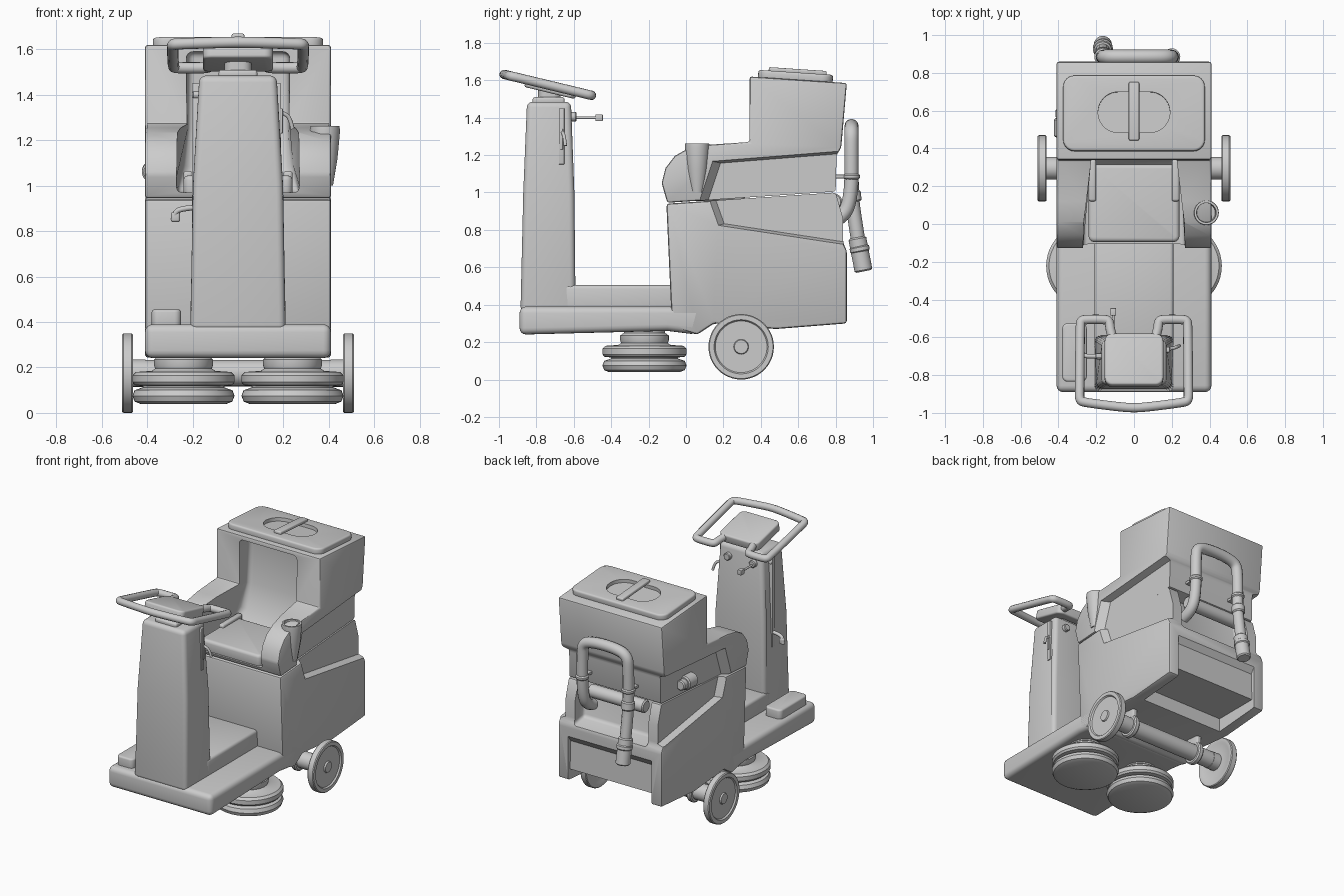
import bpy, bmesh, math
from mathutils import Vector

if "Cube" in bpy.data.objects:
    bpy.data.objects.remove(bpy.data.objects["Cube"])


def finish(bm, name, bevel=0, seg=3, loc=(0, 0, 0), rx=0):
    bmesh.ops.recalc_face_normals(bm, faces=bm.faces)
    me = bpy.data.meshes.new(name)
    bm.to_mesh(me)
    bm.free()
    o = bpy.data.objects.new(name, me)
    bpy.context.collection.objects.link(o)
    o.location, o.rotation_euler = loc, (rx, 0, 0)
    select(o)
    if bevel:
        m = o.modifiers.new("bevel", 'BEVEL')
        m.width, m.segments, m.limit_method = bevel, seg, 'ANGLE'
        m.angle_limit = math.radians(25)
        bpy.ops.object.modifier_apply(modifier=m.name)
    bpy.ops.object.shade_smooth_by_angle(angle=math.radians(35))
    return o


def select(o):
    bpy.ops.object.select_all(action='DESELECT')
    o.select_set(True)
    bpy.context.view_layer.objects.active = o


def prism(name, pts, axis, a, b, bevel=0, seg=3, taper=1, loc=(0, 0, 0), rx=0, shape=None):
    """Extrude a 2D outline along an axis; taper shrinks the far end, shape(v) warps it."""
    bm = bmesh.new()
    cu, cv = (sum(p[i] for p in pts) / len(pts) for i in (0, 1))
    ends = []
    for t, s in ((a, 1), (b, taper)):
        ring = []
        for u, v in pts:
            u, v = cu + (u - cu) * s, cv + (v - cv) * s
            co = {'X': (t, u, v), 'Y': (u, t, v), 'Z': (u, v, t)}[axis]
            ring.append(bm.verts.new(co))
        ends.append(ring)
        bm.faces.new(ring)
    for i in range(len(pts)):
        j = (i + 1) % len(pts)
        bm.faces.new((ends[0][i], ends[0][j], ends[1][j], ends[1][i]))
    if shape:
        for v in bm.verts:
            shape(v.co)
    return finish(bm, name, bevel, seg, loc, rx)


def rrect(cx, cy, w, h, r, n=6):
    out = []
    for k, (sx, sy) in enumerate(((1, 1), (-1, 1), (-1, -1), (1, -1))):
        for i in range(n + 1):
            t = math.pi / 2 * (k + i / n)
            out.append((cx + sx * (w / 2 - r) + r * math.cos(t), cy + sy * (h / 2 - r) + r * math.sin(t)))
    return out


def box(name, x, y, z, bevel=0, **kw):
    return prism(name, [(x[0], y[0]), (x[1], y[0]), (x[1], y[1]), (x[0], y[1])], 'Z', z[0], z[1], bevel, **kw)


def lathe(name, prof, origin, axis=(0, 0, 1), n=40):
    """Revolve (radius, height) points about an axis through origin."""
    bm = bmesh.new()
    q = Vector(axis).to_track_quat('Z', 'Y')
    vs = [bm.verts.new((r, 0, h)) for r, h in prof]
    es = [bm.edges.new(p) for p in zip(vs, vs[1:])]
    bmesh.ops.spin(bm, geom=vs + es, cent=(0, 0, 0), axis=(0, 0, 1), angle=2 * math.pi, steps=n)
    bmesh.ops.remove_doubles(bm, verts=bm.verts, dist=1e-4)
    for v in bm.verts:
        v.co = q @ v.co + Vector(origin)
    return finish(bm, name)


def rod(name, p, q, r, n=24):
    d = Vector(q) - Vector(p)
    c = min(r * 0.2, 0.008)
    return lathe(name, [(0, 0), (r - c, 0), (r, c), (r, d.length - c), (r - c, d.length), (0, d.length)], p, d, n)


def tube(name, pts, r, res=5):
    cu = bpy.data.curves.new(name, 'CURVE')
    cu.dimensions, cu.bevel_depth, cu.bevel_resolution, cu.use_fill_caps = '3D', r, 4, True
    s = cu.splines.new('NURBS')
    s.points.add(len(pts) - 1)
    for p, co in zip(s.points, pts):
        p.co = (*co, 1)
    s.order_u, s.use_endpoint_u, s.resolution_u = 3, True, res
    o = bpy.data.objects.new(name, cu)
    bpy.context.collection.objects.link(o)
    select(o)
    bpy.ops.object.convert(target='MESH')
    bpy.ops.object.shade_smooth_by_angle(angle=math.radians(40))
    return o


def cut(o, *cutters):
    for c in cutters:
        select(o)
        m = o.modifiers.new("cut", 'BOOLEAN')
        m.operation, m.solver, m.object = 'DIFFERENCE', 'EXACT', c
        bpy.ops.object.modifier_apply(modifier=m.name)
        bpy.data.objects.remove(c)
    bpy.ops.object.shade_smooth_by_angle(angle=math.radians(35))


# Front deck, foot platform and pedal
prism("deck", [(-.89, .24), (-.1, .26), (.06, .24), (.1, .39), (-.89, .39)], 'X', -.41, .41, .035, 4)
box("foot_platform", (-.21, .21), (-.65, -.05), (.36, .505), .02)
prism("pedal", rrect(-.315, -.68, .13, .31, .03), 'Z', .37, .455, .012)

# Lower body with side bevel wedges, rear pocket, rear panel and underside notch
body = prism("lower_body", [(-.075, .28), (.06, .24), (.15, .30), (.48, .27), (.86, .30), (.86, .69),
                            (.84, .73), (.84, .86), (.80, 1.0), (-.105, .94)], 'X', -.41, .41, .015, 2)
for s in (1, -1):
    cut(body, prism("cutter", [(.06, 1.1), (.16, .82), (.95, .70), (.95, 1.1)], 'X', s * .43, s * .365, taper=.88))
cut(body,
    prism("cutter", [(.74, .72), (.95, .68), (.95, 1.1), (.68, 1.1)], 'X', -.29, .29, .02),
    prism("cutter", [(.84, .30), (.95, .2), (.95, .66), (.865, .62), (.83, .57)], 'X', -.33, .33),
    box("cutter", (-.33, .33), (.5, .95), (.1, .37)))

# Upper tank with armrests, hollowed for the seat
tank = prism("tank_and_armrests", [(-.10, .945), (.80, 1.005), (.805, 1.2), (.83, 1.24), (.86, 1.585), (.34, 1.62),
             (.34, 1.27), (.12, 1.255), (.01, 1.235), (-.06, 1.195), (-.11, 1.13), (-.13, 1.05)],
             'X', -.41, .41, .012, 2)


def narrow(c):
    if c.y > .35:
        c.x *= .8


cut(tank, prism("cutter", [(-.4, .97), (.30, .97), (.39, 1.08), (.44, 1.25), (.46, 1.59), (-.4, 1.59)],
                'X', -.275, .275, .03, 4, shape=narrow))
for s in (1, -1):
    cut(tank, prism("cutter", [(.05, .93), (.13, 1.17), (.95, 1.235), (.95, .97)], 'X', s * .425, s * .36, taper=.86))

# Seat cushion
prism("seat", rrect(0, .11, .48, .41, .03), 'Z', .955, 1.045, .02)
for s in (1, -1):
    box("seat_side", (s * .2, s * .24) if s > 0 else (-.24, -.2), (.12, .34), (1.0, 1.065), .012)

# Cup holder on the right armrest
lathe("cup_holder", [(0, 1.0), (.035, 1.0), (.055, 1.12), (.066, 1.24), (.064, 1.262), (.052, 1.262), (.047, 1.2),
                     (0, 1.2)], (.383, .06, 0))

# Lid with oval hand recess and grip bar, tilted with the tank top
tilt = -math.atan(.067)
lid = prism("lid", rrect(0, 0, .75, .40, .06), 'Z', -.02, .03, .012, 3, loc=(0, .585, 1.612), rx=tilt)
cut(lid, prism("cutter", rrect(0, 0, .38, .215, .105, 10), 'Z', .005, .1, loc=(0, .59, 1.612), rx=tilt))
box("lid_grip", (-.028, .028), (-.155, .155), (.02, .045), .008, loc=(0, .595, 1.615), rx=tilt)


# Steering column, tapering upward
def column_taper(c):
    c.x *= 1 if c.z < .5 else (.945 if c.z < 1.2 else .81)


prism("steering_column", [(-.885, .36), (-.87, 1.0), (-.85, 1.485), (-.615, 1.485), (-.597, 1.0), (-.59, .36)],
      'X', -.21, .21, .03, 4, shape=column_taper)
box("neck_collar", (-.085, .085), (-.82, -.65), (1.47, 1.51), .012)
prism("neck", rrect(0, -.73, .12, .12, .04), 'Z', 1.49, 1.58)


# Handlebar: one mirrored tube around a central pad
def bar_z(y):
    return 1.632 - .24 * (y + .975)


half = [(.10, -.64), (.125, -.57), (.13, -.515), (.15, -.505), (.25, -.505), (.28, -.51), (.285, -.54),
        (.288, -.88), (.288, -.935), (.26, -.945), (.08, -.968)]
tube("handlebar", [(x, y, bar_z(y)) for x, y in half] + [(0, -.974, bar_z(-.974))]
     + [(-x, y, bar_z(y)) for x, y in reversed(half)], .025)
prism("handlebar_pad", rrect(0, 0, .31, .28, .04), 'Z', -.04, .025, .012, loc=(0, -.72, bar_z(-.72)), rx=-math.atan(.24))

# Column slots, levers, knobs and key
box("right_slot", (.165, .19), (-.68, -.65), (1.15, 1.45), .004)
box("right_slot_slider", (.17, .197), (-.672, -.658), (1.23, 1.34), .003)
box("left_slot", (-.203, -.165), (-.71, -.685), (.8, 1.45), .004)
tube("left_lever", [(-.18, -.7, .905), (-.25, -.7, .90), (-.28, -.695, .88), (-.285, -.69, .85)], .012)
box("left_lever_grip", (-.295, -.255), (-.705, -.68), (.84, .885), .01)
tube("right_lever", [(.17, -.66, 1.33), (.20, -.66, 1.32), (.23, -.65, 1.30), (.24, -.645, 1.25)], .009)
for x in (-.11, .09):
    rod("column_knob", (x, -.63, 1.405), (x, -.585, 1.405), .025)
rod("key", (-.11, -.60, 1.40), (-.11, -.46, 1.40), .007, 12)
box("key_head", (-.125, -.095), (-.485, -.445), (1.382, 1.418), .004)
rod("side_switch", (-.16, -.70, 1.40), (-.2, -.70, 1.40), .018)

# Wheels, axle and axle clamps
for s in (1, -1):
    lathe("wheel", [(0, -.055), (.06, -.055), (.06, .005), (.135, .005), (.145, 0), (.17, 0), (.175, .006), (.175, .042),
                    (.17, .048), (.145, .048), (.138, .038), (.04, .038), (.036, .048), (0, .048)],
          (s * .462, .295, .175), (s, 0, 0), 48)
    rod("axle_clamp", (s * .26, .295, .175), (s * .30, .295, .175), .08)
    box("clamp_bracket", (s * .28 - .02, s * .28 + .02), (.24, .35), (.18, .36), .01)
rod("axle", (-.45, .295, .175), (.45, .295, .175), .058)

# Scrubbing brushes
for s in (1, -1):
    lathe("scrub_brush", [(0, .04), (.19, .04), (.215, .05), (.225, .075), (.215, .1), (.18, .112), (.18, .118),
                          (.215, .122), (.225, .135), (.225, .165), (.21, .18), (.14, .185), (.125, .195),
                          (.13, .21), (.13, .235), (.11, .25), (.11, .30), (0, .30)], (s * .24, -.222, 0), n=48)

# Drain hose with brackets and nozzle, tank roller and side drain knob
tube("drain_hose", [(.2, .76, .84), (.2, .84, .86), (.2, .885, .98), (.2, .885, 1.25), (.19, .885, 1.33),
                    (.1, .885, 1.355), (-.06, .885, 1.355), (-.15, .885, 1.33), (-.165, .885, 1.25),
                    (-.165, .885, .98), (-.165, .905, .84), (-.165, .93, .68)], .038, 6)
rod("hose_nozzle", (-.165, .915, .76), (-.165, .95, .578), .048)
rod("nozzle_rim", (-.165, .925, .715), (-.165, .932, .68), .053)
rod("hose_coupling", (-.165, .888, 1.01), (-.165, .895, .95), .045)
for x in (.2, -.165):
    rod("hose_clip", (x, .885, 1.07), (x, .885, 1.1), .045)
    box("hose_bracket", (x - .02, x + .02), (.78, .87), (1.075, 1.095), .004)
rod("rear_roller", (-.24, .79, .95), (.2, .79, .95), .045)
rod("drain_knob", (-.375, .46, 1.06), (-.375, .56, 1.065), .048)
rod("drain_knob_cap", (-.38, .56, 1.065), (-.38, .61, 1.068), .035)
